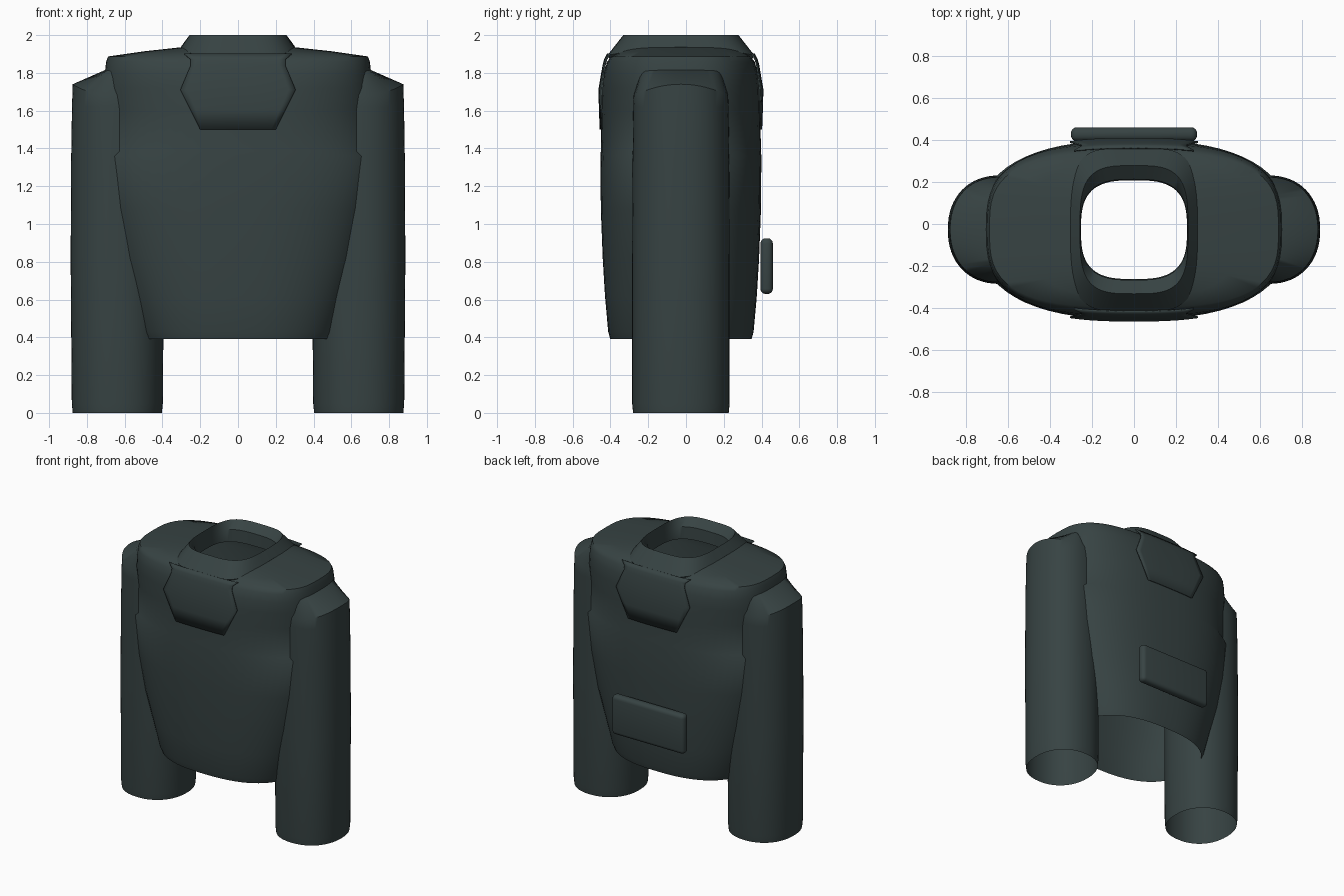
import bpy
import bmesh
from math import sin, cos, pi, radians

cube = bpy.data.objects.get("Cube")
if cube:
    bpy.data.objects.remove(cube, do_unlink=True)

# One dark green-grey cloth colour for the whole garment
CLOTH = (0.038, 0.056, 0.056, 1)
cloth = bpy.data.materials.new("dark_green_cloth")
cloth.use_nodes = True
cloth.diffuse_color = CLOTH
cloth.node_tree.nodes["Principled BSDF"].inputs["Base Color"].default_value = CLOTH

CY = -0.027  # depth centre of body and sleeves


def finish(name, bm, angle=40):
    mesh = bpy.data.meshes.new(name)
    bmesh.ops.recalc_face_normals(bm, faces=bm.faces)
    bm.to_mesh(mesh)
    bm.free()
    mesh.materials.append(cloth)
    obj = bpy.data.objects.new(name, mesh)
    bpy.context.collection.objects.link(obj)
    bpy.ops.object.select_all(action='DESELECT')
    obj.select_set(True)
    bpy.context.view_layer.objects.active = obj
    bpy.ops.object.shade_smooth_by_angle(angle=radians(angle))
    return obj


def oval(bm, rx, ry, z, power, cx=0, n=64):
    """Rounded-box ring; z may be a function of y."""
    ring = []
    for i in range(n):
        a = 2 * pi * i / n
        c, s = cos(a), sin(a)
        x = cx + rx * abs(c) ** (2 / power) * (1 if c > 0 else -1)
        y = CY + ry * abs(s) ** (2 / power) * (1 if s > 0 else -1)
        ring.append(bm.verts.new((x, y, z(y) if callable(z) else z)))
    return ring


def bridge(bm, rings, closed=True):
    for a, b in zip(rings, rings[1:]):
        for i in range(len(a) if closed else len(a) - 1):
            j = (i + 1) % len(a)
            bm.faces.new((a[i], a[j], b[j], b[i]))


# Body: open hem, armhole step, squared shoulders
bm = bmesh.new()
body = [(0.515, 0.374, 0.39, 2.5), (0.535, 0.385, 0.43, 2.5),
        (0.59, 0.402, 0.62, 2.5), (0.655, 0.414, 0.82, 2.5),
        (0.71, 0.424, 1.08, 2.5), (0.745, 0.426, 1.36, 2.5),
        (0.715, 0.424, 1.385, 2.5), (0.715, 0.420, 1.60, 2.5),
        (0.717, 0.418, 1.72, 2.7), (0.705, 0.408, 1.80, 2.9),
        (0.698, 0.39, 1.86, 3), (0.688, 0.368, 1.887, 3.1),
        (0.50, 0.32, 1.914, 3), (0.28, 0.27, 1.938, 3)]
bridge(bm, [oval(bm, *row) for row in body])
finish("jacket_body", bm, 50)


# Sleeves: open cuffs, domed shoulder caps
def cap_rim(y):
    return 1.74 - 0.06 * ((y - CY) / 0.25) ** 2


for side, name in ((1, "left_sleeve"), (-1, "right_sleeve")):
    bm = bmesh.new()
    rows = [(0.236, 0.253, 0), (0.241, 0.258, 0.05), (0.247, 0.258, 0.8),
            (0.245, 0.256, 1.3), (0.24, 0.252, 1.62), (0.236, 0.25, cap_rim),
            (0.065, 0.21, 1.815)]
    rings = [oval(bm, rx, ry, z, 2.2, side * 0.639) for rx, ry, z in rows]
    bridge(bm, rings)
    bm.faces.new(rings[-1])
    finish(name, bm)


# Collar: stands up around the neck, then turns down into the hole
def collar_base(y):
    return 1.937 - 0.045 * ((y - CY) / 0.39) ** 2


bm = bmesh.new()
collar = [(0.29, 0.36, 1.85, 4), (0.303, 0.39, collar_base, 4),
          (0.257, 0.305, 2.0, 3.5), (0.254, 0.24, 1.95, 3),
          (0.252, 0.235, 1.86, 3)]
bridge(bm, [oval(bm, *row) for row in collar])
finish("collar", bm)

# Collar flaps: angular bibs lying on the chest and the back
flap = [(0.20, 0.426, 1.50), (0.252, 0.430, 1.605), (0.305, 0.433, 1.71),
        (0.25, 0.411, 1.84), (0.25, 0.403, 1.87), (0.285, 0.388, 1.90)]
for side, name in ((-1, "front_flap"), (1, "back_flap")):
    bm = bmesh.new()
    rows = []
    for half, depth, z in flap:
        row = []
        for i in range(17):
            x = half * (i / 8 - 1)
            curve = (1 - (abs(x) / 0.72) ** 2.7) ** 0.37
            row.append(bm.verts.new((x, CY + side * depth * curve, z)))
        rows.append(row)
    bridge(bm, rows, closed=False)
    obj = finish(name, bm)
    solid = obj.modifiers.new("thickness", 'SOLIDIFY')
    solid.thickness = 0.008
    solid.offset = 0

# Back pouch: rounded pad
bm = bmesh.new()
bmesh.ops.create_cube(bm, size=1)
for v in bm.verts:
    v.co = (v.co.x * 0.6, 0.427 + v.co.y * 0.066, 0.777 + v.co.z * 0.295)
bmesh.ops.bevel(bm, geom=bm.edges[:], offset=0.028, segments=4,
                profile=0.5, affect='EDGES')
finish("back_pouch", bm)
